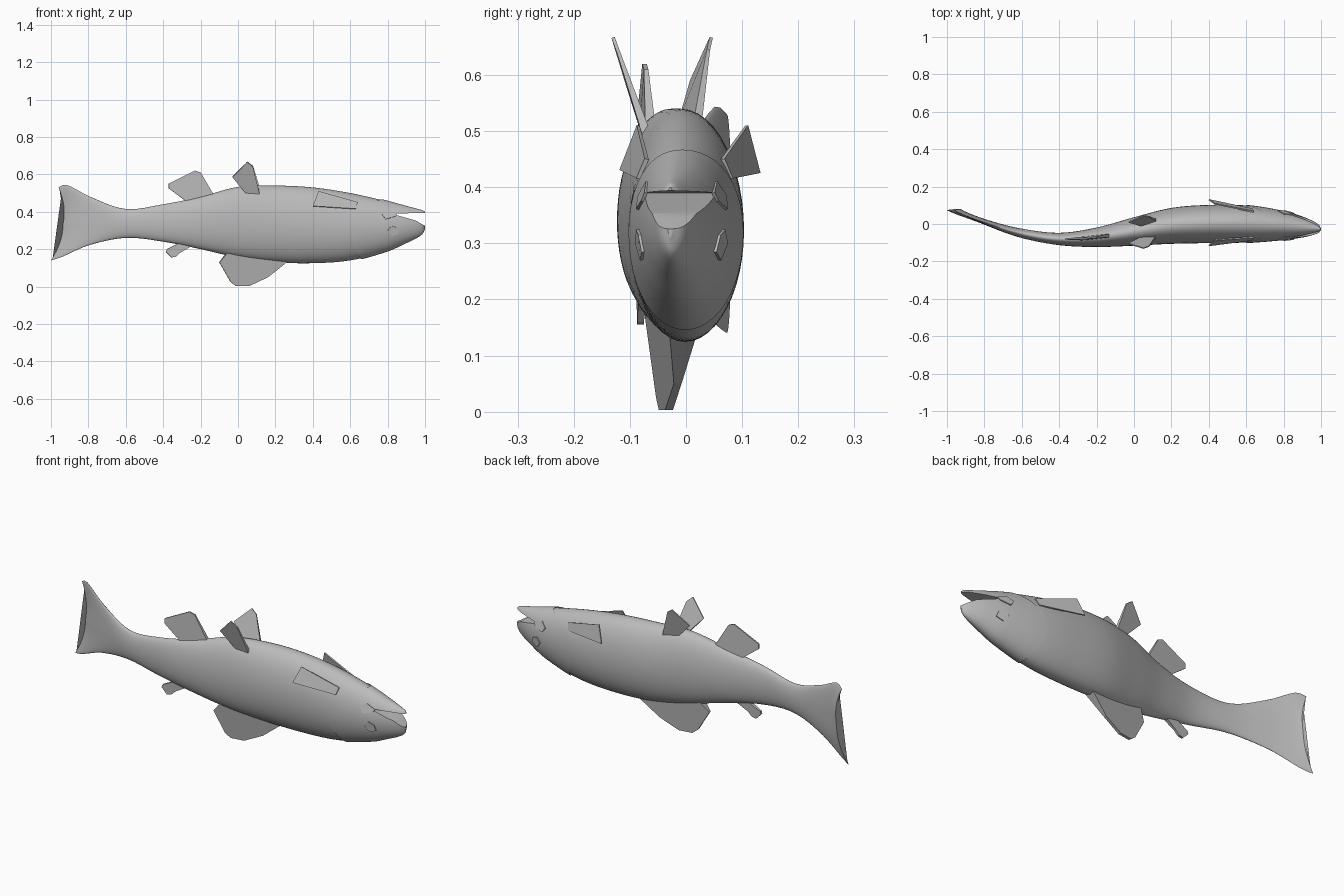
import bpy
import bmesh
import math
from mathutils import Vector

default_cube = bpy.data.objects.get("Cube")
if default_cube:
    bpy.data.objects.remove(default_cube, do_unlink=True)

grey = bpy.data.materials.new("fish_grey")
grey.use_nodes = True
grey.diffuse_color = (0.5, 0.5, 0.5, 1)
grey.node_tree.nodes["Principled BSDF"].inputs["Base Color"].default_value = (0.5, 0.5, 0.5, 1)

SIDES = 48

# Stations along the fish: x, lower edge, upper edge, centre y, half width
STATIONS = [
    (-1, .14, .53, .073, .008), (-.95, .155, .545, .053, .011),
    (-.8, .22, .48, .006, .016), (-.6, .26, .415, -.05, .025),
    (-.4, .24, .44, -.08, .033), (-.2, .2, .48, -.071, .052),
    (0, .155, .533, -.04, .076), (.2, .13, .54, -.01, .096),
    (.4, .125, .53, 0, .102), (.6, .14, .5, 0, .099),
    (.8, .19, .455, -.008, .077), (.9, .233, .43, -.016, .056),
    (.96, .262, .415, -.022, .036), (.99, .285, .407, -.026, .021),
    (1, .31, .4, -.028, .006),
]


def slope(i, k):
    a, b = STATIONS[max(i - 1, 0)], STATIONS[min(i + 1, len(STATIONS) - 1)]
    return (b[k] - a[k]) / (b[0] - a[0])


def section(x):
    """Smoothly interpolated lower edge, upper edge, centre and half width."""
    i = max(j for j in range(len(STATIONS) - 1) if j == 0 or STATIONS[j][0] <= x)
    a, b = STATIONS[i], STATIONS[i + 1]
    d = b[0] - a[0]
    t = (x - a[0]) / d
    ease = t * t * (3 - 2 * t)
    return [a[k] + (b[k] - a[k]) * ease
            + d * t * (1 - t) * ((1 - t) * slope(i, k) - t * slope(i + 1, k))
            for k in range(1, 5)]


def skin(x, angle, scale=1.0):
    """Point on the body surface; the tail is swept into a fork."""
    low, high, centre, half = section(x)
    s = math.sin(angle)
    fork = max(0, (-.6 - x) / .4) ** 2
    shift = fork * (.065 * (1 - s * s) + .04 * max(s, 0))
    return Vector((x + shift, centre + half * scale * math.cos(angle),
                   (low + high) / 2 + (high - low) / 2 * scale * s))


def finish(name, bm, smooth_angle=None):
    bmesh.ops.recalc_face_normals(bm, faces=bm.faces[:])
    mesh = bpy.data.meshes.new(name)
    bm.to_mesh(mesh)
    bm.free()
    mesh.materials.append(grey)
    obj = bpy.data.objects.new(name, mesh)
    bpy.context.collection.objects.link(obj)
    if smooth_angle:
        smooth(obj, smooth_angle)
    return obj


def smooth(obj, degrees):
    bpy.ops.object.select_all(action='DESELECT')
    obj.select_set(True)
    bpy.context.view_layer.objects.active = obj
    bpy.ops.object.shade_smooth_by_angle(angle=math.radians(degrees))


def loft(name, rings, smooth_angle=None):
    bm = bmesh.new()
    rows = [[bm.verts.new(p) for p in ring] for ring in rings]
    for a, b in zip(rows, rows[1:]):
        for i in range(len(a)):
            j = (i + 1) % len(a)
            bm.faces.new((a[i], a[j], b[j], b[i]))
    bm.faces.new(rows[0])
    bm.faces.new(rows[-1])
    return finish(name, bm, smooth_angle)


def plate(name, points, root=.004, tip=.003, smooth_angle=None):
    """Thin fin; the first two points are its root and may be thicker."""
    pts = [Vector(p) for p in points]
    normal = Vector()
    for a, b in zip(pts, pts[1:] + pts[:1]):
        normal += a.cross(b)
    normal.normalize()
    width = [root if i < 2 else tip for i in range(len(pts))]
    sides = [[p + normal * w * sign for p, w in zip(pts, width)] for sign in (-1, 1)]
    return loft(name, sides, smooth_angle)


def middle_fin(name, outline, root, tip):
    plate(name, [(x, section(x)[2], z) for x, z in outline], root, tip)


ANGLES = [math.tau * i / SIDES for i in range(SIDES)]

# Body and forked tail
body_x = [-1 + 1.77 * i / 64 for i in range(65)]
loft("body_and_tail", [[skin(x, a) for a in ANGLES] for x in body_x], 50)


# Head shell with a curved gill edge
def gill_edge(angle):
    s = math.sin(angle)
    if s > 0:
        return .6 + .17 * s ** 1.7
    return .6 + .06 * s * s


head_rings = [[skin(.78, a, .5) for a in ANGLES]]
STEPS = 28
for step in range(STEPS + 1):
    u = math.sin(step / STEPS * math.pi / 2)
    ring = []
    for a in ANGLES:
        start = gill_edge(a)
        ring.append(skin(start + (1 - start) * u, a, 1.035 - .035 * u))
    head_rings.append(ring)
head = loft("head", head_rings)

# Open mouth cut as a wedge
wedge = [(.82, .39), (1.1, .396), (1.1, .3), (.995, .327), (.95, .353)]
cutter = loft("mouth_cutter", [[(x, y, z) for x, z in wedge] for y in (-.3, .3)])
cutter.hide_render = True
cut = head.modifiers.new("mouth", 'BOOLEAN')
cut.operation = 'DIFFERENCE'
cut.solver = 'EXACT'
cut.object = cutter
bpy.context.view_layer.objects.active = head
bpy.ops.object.modifier_apply(modifier=cut.name)
bpy.data.objects.remove(cutter, do_unlink=True)
smooth(head, 40)

# Eyes and mouth corners lie flat on both sides of the head
EYE = [(.8, .3), (.825, .27), (.86, .285), (.85, .315), (.82, .325)]
CORNER = [(.77, .385), (.79, .36), (.84, .375), (.85, .39), (.8, .41)]


def on_head(x, z, side):
    low, high, centre, half = section(x)
    s = (z - (low + high) / 2) / ((high - low) / 2)
    return (x, centre + side * (half * math.sqrt(1 - s * s) + .003), z)


for side, word in ((1, "left"), (-1, "right")):
    for label, outline in (("eye", EYE), ("mouth_corner", CORNER)):
        plate(f"{word}_{label}", [on_head(x, z, side) for x, z in outline])

# Fins along the midline
middle_fin("long_lower_fin", [(.27, .14), (-.06, .18), (-.1, .13), (-.04, .025),
                              (-.01, .003), (.06, .003), (.16, .05)], .025, .007)
middle_fin("small_lower_fin", [(-.25, .215), (-.32, .23), (-.38, .2), (-.385, .185),
                               (-.355, .155), (-.33, .16), (-.31, .18)], .01, .006)
middle_fin("rear_upper_fin", [(-.13, .49), (-.27, .45), (-.37, .525), (-.37, .55),
                              (-.23, .62), (-.2, .61)], .01, .004)

# Paired fins, splayed outwards
plate("right_upper_fin", [(.12, -.065, .48), (.05, -.07, .49),
                          (-.03, -.105, .585), (.05, -.13, .667), (.08, -.12, .64)], .008)
plate("left_upper_fin", [(.12, .02, .51), (.04, -.005, .52),
                         (-.03, .01, .59), (.05, .045, .667), (.08, .04, .645)], .008)
plate("right_side_fin", [(.64, -.07, .45), (.63, -.085, .415),
                         (.4, -.116, .43), (.43, -.085, .51)])
plate("left_side_fin", [(.64, .065, .45), (.63, .08, .415),
                        (.4, .13, .425), (.43, .108, .51)])
